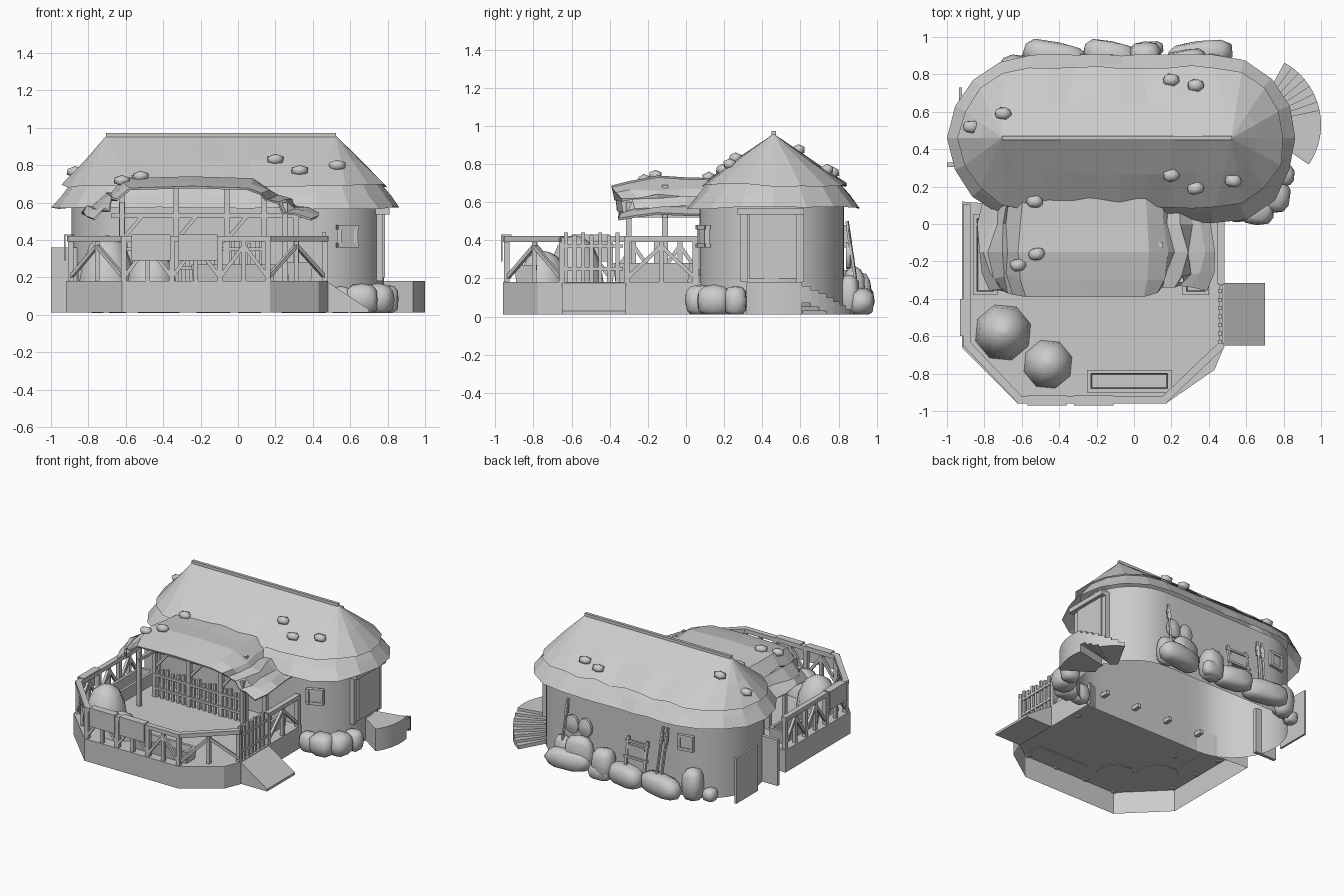
import bpy, bmesh, math, random
from mathutils import Vector, Matrix

if "Cube" in bpy.data.objects:
    bpy.data.objects.remove(bpy.data.objects["Cube"])

random.seed(4)
rad = math.radians

def mesh(name, verts, faces, smooth=None, solid=0):
    me = bpy.data.meshes.new(name)
    me.from_pydata([tuple(v) for v in verts], [], faces)
    bm = bmesh.new(); bm.from_mesh(me)
    bmesh.ops.recalc_face_normals(bm, faces=bm.faces)
    bm.to_mesh(me); bm.free()
    ob = bpy.data.objects.new(name, me)
    bpy.context.collection.objects.link(ob)
    if solid:
        m = ob.modifiers.new("thickness", 'SOLIDIFY'); m.thickness = solid
    if smooth:
        bpy.ops.object.select_all(action='DESELECT')
        ob.select_set(True); bpy.context.view_layer.objects.active = ob
        bpy.ops.object.shade_smooth_by_angle(angle=rad(smooth))
    return ob

def loft(name, rings, caps=(1, 1), closed=True, **kw):
    n = len(rings[0]); verts = [p for r in rings for p in r]; faces = []
    for k in range(len(rings) - 1):
        for i in range(n if closed else n - 1):
            j = (i + 1) % n
            faces.append((k*n+i, k*n+j, (k+1)*n+j, (k+1)*n+i))
    if caps[0]: faces.append(tuple(range(n)))
    if caps[1]: faces.append(tuple(range((len(rings)-1)*n, len(rings)*n)))
    return mesh(name, verts, faces, **kw)

def prism(name, pts, z0, z1, **kw):
    return loft(name, [[(x, y, z) for x, y in pts] for z in (z0, z1)], **kw)

def box(name, x0, x1, y0, y1, z0, z1):
    return prism(name, [(x0, y0), (x1, y0), (x1, y1), (x0, y1)], z0, z1)

def beam(name, p, q, w=.022, h=None):
    p, q = Vector(p), Vector(q); d = (q - p).normalized(); h = h or w
    s = d.cross(Vector((0, 0, 1)))
    s = s.normalized() if s.length > .01 else Vector((1, 0, 0))
    u = s.cross(d); o = [(-1, -1), (1, -1), (1, 1), (-1, 1)]
    return loft(name, [[c + s*a*w/2 + u*b*h/2 for a, b in o] for c in (p, q)])

def stadium(x0, x1, cy, r, z, n=8, m=8, jr=0, jz=0, bulge=0):
    pts = []
    def add(cx, a):
        k = r * (1 + random.uniform(-jr, jr))
        k *= 1 + bulge * max(0, 1 - abs(a + 58) / 40)
        pts.append((cx + k*math.cos(rad(a)), cy + k*math.sin(rad(a)), z + random.uniform(-jz, jz)))
    for i in range(n + 1): add(x1, -90 + 180*i/n)
    for i in range(1, m): add(x1 + (x0 - x1)*i/m, 90)
    for i in range(n + 1): add(x0, 90 + 180*i/n)
    for i in range(1, m): add(x0 + (x1 - x0)*i/m, 270)
    return pts

def rock(name, c, s, sub=2, power=.7):
    bm = bmesh.new()
    bmesh.ops.create_icosphere(bm, subdivisions=sub, radius=1)
    spin = Matrix.Rotation(random.uniform(-.2, .2), 3, 'Z')
    for v in bm.verts:
        w = Vector([math.copysign(abs(t)**power, t) for t in v.co]) * random.uniform(.95, 1.03)
        v.co = Vector(c) + spin @ Vector([a*b for a, b in zip(w, s)])
        v.co.z = max(v.co.z, .01)
    vs = [v.co.copy() for v in bm.verts]
    fs = [tuple(v.index for v in f.verts) for f in bm.faces]
    bm.free()
    return mesh(name, vs, fs, smooth=60)

# House body with rounded ends, hollow and open below, with joists through the front
loft("house_wall", [stadium(-.51, .40, .45, .38, z, 20) for z in (.012, .60)], caps=(0, 0), smooth=30)
for x in (-.5, -.22, .06, .34):
    beam("floor_joist", (x, .03, .14), (x, .13, .14), .03)

# Two-tier faceted thatch and ridge beam
lower = loft("lower_thatch", [stadium(-.55, .42, .46, .345, .70),
             stadium(-.55, .42, .46, .395, .635, jr=.012, jz=.005),
             stadium(-.55, .42, .46, .445, .57, jr=.015, jz=.006, bulge=.1)], caps=(0, 0))
upper = loft("upper_thatch", [stadium(-.70, .52, .46, .006, .955),
             stadium(-.632, .477, .46, .19, .825, jr=.03, jz=.004),
             stadium(-.56, .43, .46, .378, .69, jr=.03, jz=.012)], caps=(0, 0))
beam("ridge_beam", (-.705, .46, .962), (.525, .46, .962), .022)

# Draped porch roof: one ribbed cross-section swept back to front
prof = [(-.84, .53), (-.79, .575), (-.765, .57), (-.72, .645), (-.69, .63), (-.62, .70), (-.25, .71), (.08, .70),
        (.17, .655), (.20, .62), (.27, .62), (.31, .565), (.38, .565), (.45, .53)]
rings = []
for y, dz, s in ((.20, .015, .93), (.0, .02, .97), (-.15, .03, 1), (-.30, .0, .97), (-.39, -.022, .90)):
    ring = []
    for i, (x, z) in enumerate(prof):
        side = i < 5 or i > 7
        ring.append((-.2 + (x + .2)*s + (random.uniform(-.02, .02) if side else 0),
                     y + (random.uniform(0, .06) if side and y < -.2 else 0),
                     z + dz*(.4 if side else 1) + (random.uniform(-.012, .012) if side else 0)))
    rings.append(ring)
porch = loft("porch_thatch", rings, caps=(0, 0), closed=False, solid=.012)

# Stones weighing down the thatch
bpy.context.view_layer.update()
for x, y in [(.2, .77), (.33, .74), (-.7, .59), (-.87, .52), (.2, .26), (.33, .19), (.53, .23),
             (-.53, .12), (-.52, -.16), (-.62, -.22), (.72, .09)]:
    hits = [h[1].z for h in (o.ray_cast((x, y, 2), (0, 0, -1)) for o in (lower, upper, porch)) if h[0]]
    if hits:
        rock("roof_stone", (x, y, max(hits) + .01), (.05, .037, .03), 1, .85)

# Deck, open below, and entry ramp
prism("deck", [(-.92, .12), (-.92, -.66), (-.62, -.96), (.17, -.96), (.43, -.78), (.48, -.66), (.48, .1),
               (.40, .07), (-.51, .07), (-.65, .1)], .012, .18, caps=(0, 1))
ramp = [(.48, .012), (.70, .012), (.70, .03), (.48, .175)]
loft("ramp", [[(x, y, z) for x, z in ramp] for y in (-.65, -.315)])

# Railings: posts, handrail, lower braces
def railing(a, b, bays):
    P = lambda t, z: (a[0] + (b[0]-a[0])*t, a[1] + (b[1]-a[1])*t, z)
    beam("handrail", P(-.02, .407), P(1.02, .407), .04, .03)
    for i in range(bays + 1):
        beam("rail_post", P(i/bays, .17), P(i/bays, .415), .03)
    for i in range(bays):
        m = (i + .5)/bays
        beam("rail_middle_post", P(m, .18), P(m, .40), .024)
        for e in (i/bays, (i + 1)/bays):
            beam("rail_brace", P(m, .37), P(e, .20), .02)
corners = [(-.895, .09), (-.895, -.64), (-.61, -.94), (.16, -.94), (.465, -.65)]
for a, b, n in zip(corners, corners[1:], (3, 1, 3, 1)):
    railing(a, b, n)
railing((.465, -.31), (.465, .05), 1)

# Picket gate at the ramp
for i in range(7):
    y = -.63 + .045*i
    beam("gate_picket", (.46, y, .18), (.46, y, .44 - .015*(i % 2)), .02)
for z in (.25, .37):
    beam("gate_bar", (.465, -.64, z), (.465, -.33, z), .018)

# Porch posts, top beams, braces and inner picket fence
for x in (-.62, -.33, -.06, .14, .31):
    beam("porch_post", (x, -.11, .17), (x, -.11, .69 if x < .2 else .55), .03)
    if x < .1:
        beam("porch_brace", (x, -.11, .40), (x + .11, -.11, .53), .02)
beam("porch_beam", (-.68, -.11, .53), (.36, -.11, .53), .025)
for x in (-.62, .25):
    beam("front_post", (x, -.30, .17), (x, -.30, .60), .028)
    beam("side_beam", (x, -.32, .53), (x, .08, .53), .022)
for i in range(17):
    x = -.60 + .044*i
    beam("fence_picket", (x, -.11, .17), (x, -.11, .385 + .01*(i % 3)), .02)
for z in (.25, .35):
    beam("fence_bar", (-.62, -.12, z), (.14, -.12, z), .018)

# Hides hung over the rails
for x in (-.57, -.32):
    box("hung_hide", x, x + .21, -.970, -.962, .29, .43)
    box("hung_hide_top", x, x + .21, -.97, -.915, .423, .43)
box("side_hide", -.93, -.922, -.60, -.40, .29, .43)
box("side_hide_top", -.93, -.875, -.60, -.40, .423, .43)

# Hay piles
for x, y, r, h in ((-.70, -.58, .155, .25), (-.46, -.75, .135, .17)):
    loft("hay_pile", [[(x + r*k*math.cos(a*math.tau/8 + .3), y + r*k*math.sin(a*math.tau/8 + .3), .175 + h*t)
         for a in range(8)] for k, t in ((1, 0), (.9, .4), (.62, .8), (.3, .95), (.03, 1))], smooth=60)

# Feeding troughs
def trough(x0, x1, y0, y1, z1):
    t = .02
    rect = lambda d, z: [(x0+d, y0+d, z), (x1-d, y0+d, z), (x1-d, y1-d, z), (x0+d, y1-d, z)]
    loft("trough", [rect(.01, .175), rect(0, z1), rect(t, z1), rect(t + .005, .2)])
trough(-.25, .20, -.90, -.78, .27)
trough(-.86, -.73, -.38, .05, .28)
trough(.26, .40, -.38, .02, .28)

# Curved landing and stair at the right end
def sector(name, a0, a1, n, r0, r1, z0, z1):
    A = [rad(a0 + (a1 - a0)*i/n) for i in range(n + 1)]
    prism(name, [(.62 + r1*math.cos(a), .53 + r1*math.sin(a)) for a in A] +
          [(.62 + r0*math.cos(a), .53 + r0*math.sin(a)) for a in reversed(A)], z0, z1, smooth=30)
sector("landing", -34, 12, 8, .13, .38, .012, .18)
for i in range(7):
    top = .16 - .02*i
    sector("stair_step", 12 + 7*i, 19 + 7*i, 2, .12, .38, max(.012, top - .09), top)

# Door with frame on the right end
box("door_panel", .74, .785, .33, .58, .20, .55)
box("door_header", .72, .81, .27, .62, .535, .57)
for y in (.305, .60):
    beam("door_post", (.755, y, .18), (.755, y, .54), .04)

# Windows: frame of four bars round a pane
def window(cx, cy, ang, z=.42):
    t = Vector((-math.sin(rad(ang)), math.cos(rad(ang)), 0))
    c = Vector((cx, cy, z)); k = Vector((0, 0, .048))
    for s in (-1, 1):
        beam("window_side", c + t*.048*s - k*1.2, c + t*.048*s + k*1.2, .026)
        beam("window_rail", c - t*.06 + k*s, c + t*.06 + k*s, .03, .022)
    beam("window_pane", c - t*.045, c + t*.045, .016, .09)
window(.585, .09, -65)
window(-.58, .83, 98)

# Side panels on the left end
box("side_panel_back", -.935, -.92, .47, .73, .012, .36)
box("side_panel_front", -1.0, -.82, .305, .33, .012, .36)

# Boulders around the foundation
for x, y, sx, sy, h in [(.55, .07, .07, .06, .15), (.66, .07, .09, .075, .165), (.75, .15, .085, .09, .165),
        (.79, .26, .07, .06, .16), (.35, .905, .18, .075, .15), (.06, .90, .085, .075, .23),
        (.07, .93, .09, .045, .12), (-.13, .905, .15, .075, .16), (-.42, .90, .18, .075, .16),
        (-.64, .83, .075, .075, .24), (-.75, .78, .05, .05, .10), (.28, .88, .11, .055, .26), (.43, .86, .07, .05, .22)]:
    rock("boulder", (x, y, h*.5), (sx, sy, h*.52))

# Back wall rack, poles and round shields
for x in (-.28, -.12):
    beam("rack_post", (x, .90, .14), (x, .86, .36), .018)
box("rack_board", -.27, -.13, .868, .884, .21, .31)
for z in (.22, .33):
    beam("rack_bar", (-.30, .89 - (z-.22)*.2, z), (-.10, .89 - (z-.22)*.2, z), .016)
for x in (-.38, -.42, .42):
    beam("leaning_pole", (x, .90, .12), (x - .02, .845, .50), .014)
    beam("pole_head", (x - .014, .862, .38), (x - .018, .85, .46), .028, .012)
for x in (.25, .36):
    loft("round_shield", [[(x + .055*k*math.cos(a*math.tau/12), y, .32 + .07*k*math.sin(a*math.tau/12))
         for a in range(12)] for k, y in ((1, .84), (1, .86), (.3, .875))], smooth=30)
